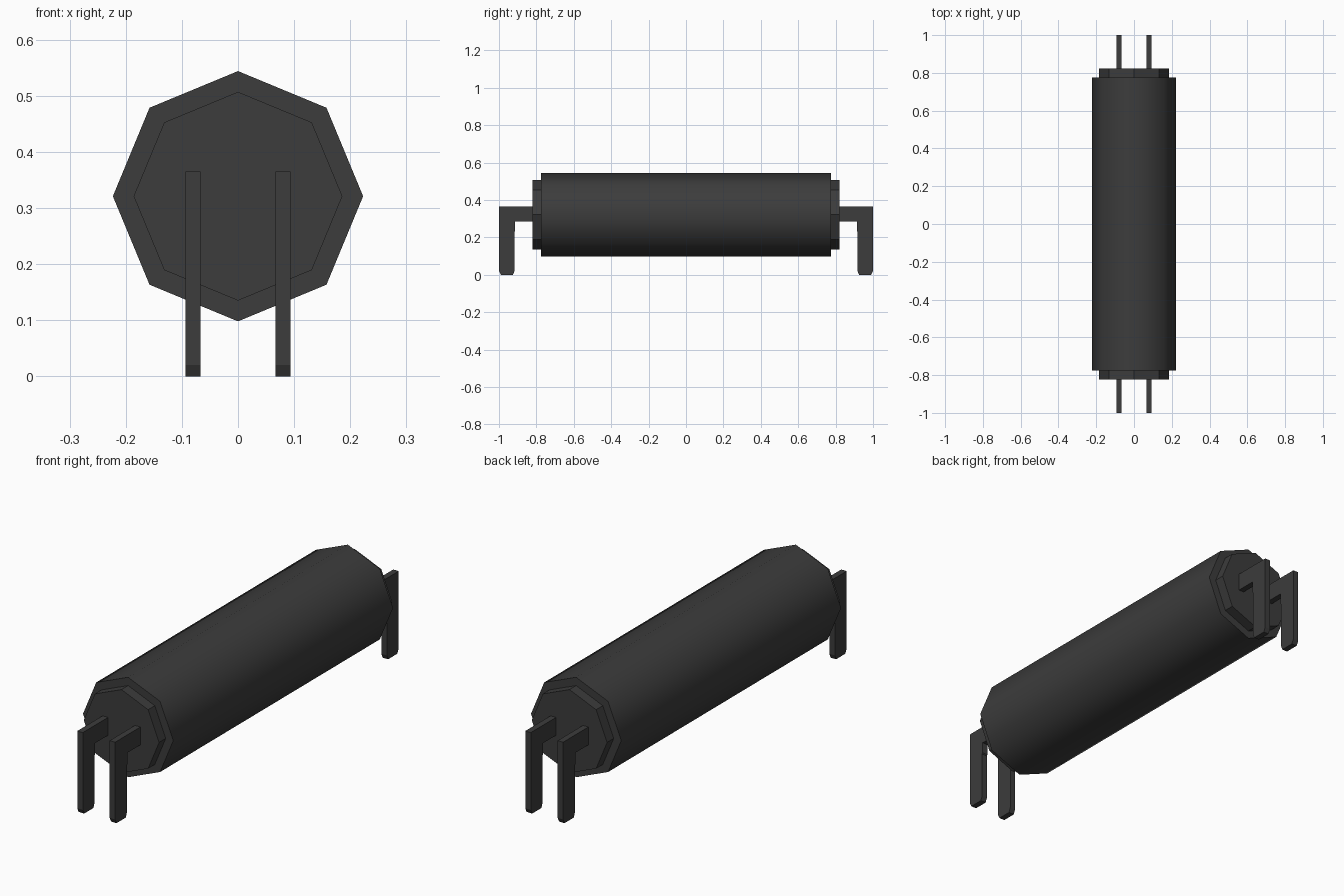
import bpy, bmesh, math

if "Cube" in bpy.data.objects:
    bpy.data.objects.remove(bpy.data.objects["Cube"])

mat = bpy.data.materials.new("charcoal grey")
mat.diffuse_color = (0.045, 0.045, 0.045, 1)
mat.use_nodes = True
mat.node_tree.nodes["Principled BSDF"].inputs["Base Color"].default_value = mat.diffuse_color
AXIS_Z = 0.321


def make(name, bm, smooth=False):
    bmesh.ops.recalc_face_normals(bm, faces=bm.faces)
    me = bpy.data.meshes.new(name)
    bm.to_mesh(me)
    bm.free()
    me.materials.append(mat)
    ob = bpy.data.objects.new(name, me)
    bpy.context.collection.objects.link(ob)
    if smooth:
        bpy.ops.object.select_all(action='DESELECT')
        ob.select_set(True)
        bpy.context.view_layer.objects.active = ob
        bpy.ops.object.shade_smooth_by_angle(angle=math.radians(50))
    return ob


def prism(name, pts, direction, smooth=False):
    """Extrude a closed outline along a vector."""
    bm = bmesh.new()
    face = bm.faces.new([bm.verts.new(p) for p in pts])
    ext = bmesh.ops.extrude_face_region(bm, geom=[face])
    verts = [v for v in ext["geom"] if isinstance(v, bmesh.types.BMVert)]
    bmesh.ops.translate(bm, verts=verts, vec=direction)
    return make(name, bm, smooth)


def octagon(r, y):
    return [(r * math.cos(i * math.pi / 4), y, AXIS_Z + r * math.sin(i * math.pi / 4))
            for i in range(8)]


# Main octagonal body, smooth around its side
prism("body", octagon(0.223, -0.775), (0, 1.55, 0), True)

# Bent lead outline (distance along y, height), with a chamfered foot
lead = [(0.82, 0.365), (1.0, 0.365), (1.0, 0.02), (0.99, 0.0), (0.925, 0.0),
        (0.917, 0.02), (0.917, 0.23), (0.913, 0.235), (0.913, 0.285), (0.82, 0.285)]

for side, end in ((-1, "front"), (1, "back")):
    # Recessed end cap
    prism(end + "_cap", octagon(0.186, side * 0.775), (0, side * 0.047, 0))
    # Pair of leads
    for sx, hand in ((-1, "left"), (1, "right")):
        prism(f"{end}_{hand}_lead",
              [(sx * 0.08 - 0.0135, side * y, z) for y, z in lead], (0.027, 0, 0))
